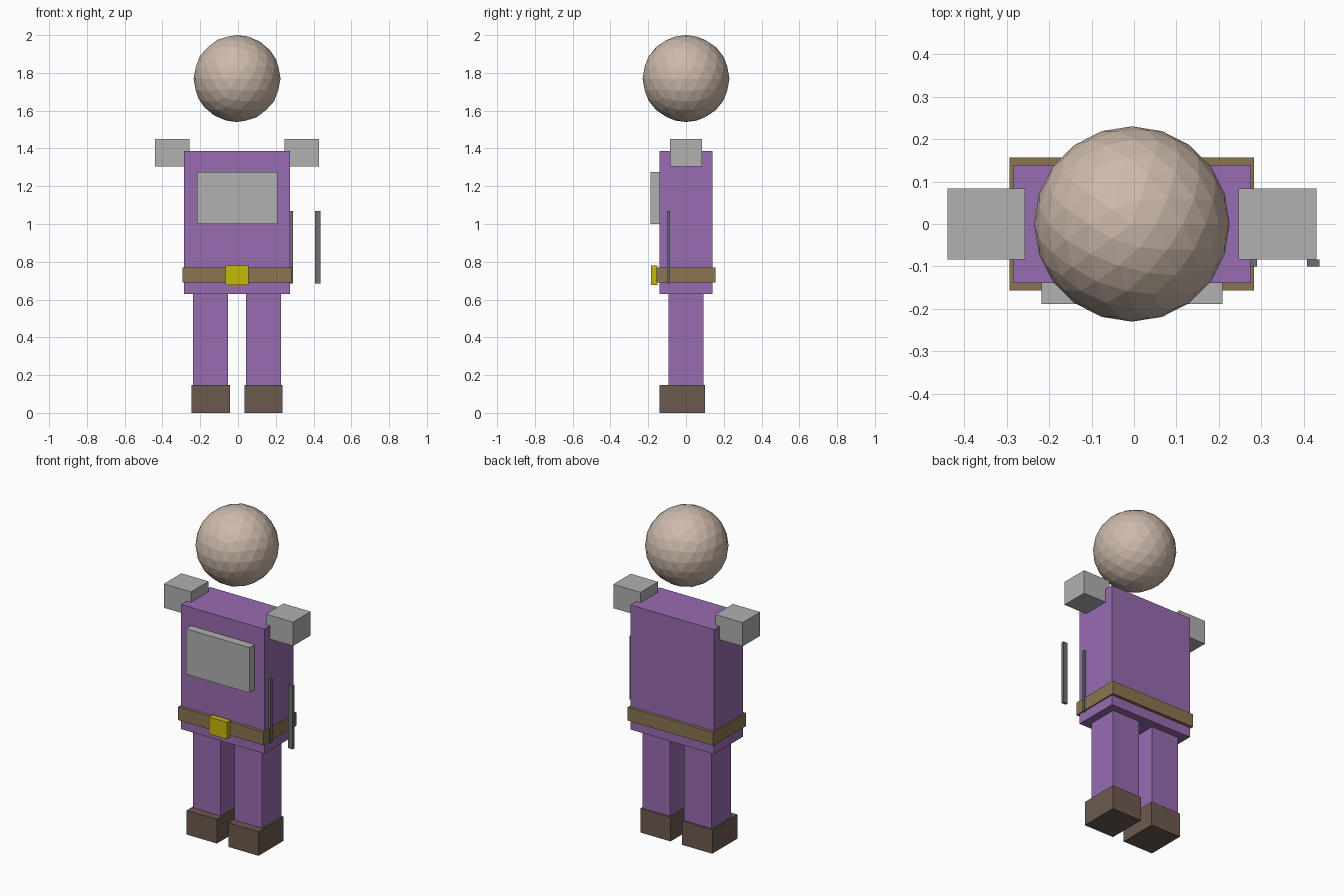
import bpy
import bmesh
from mathutils import Vector

cube = bpy.data.objects.get("Cube")
if cube:
    bpy.data.objects.remove(cube, do_unlink=True)

CX = -0.005  # body's middle line


def material(name, *srgb):
    linear = [((c / 255 + 0.055) / 1.055) ** 2.4 if c > 10 else c / 3294 for c in srgb]
    mat = bpy.data.materials.new(name)
    mat.use_nodes = True
    mat.diffuse_color = (*linear, 1)
    bsdf = next(n for n in mat.node_tree.nodes if n.type == 'BSDF_PRINCIPLED')
    bsdf.inputs["Base Color"].default_value = (*linear, 1)
    return mat


purple = material("purple cloth", 152, 108, 177)
grey = material("light grey plate", 177, 177, 178)
tan = material("tan leather", 138, 118, 80)
yellow = material("yellow buckle", 198, 183, 10)
brown = material("brown boot", 108, 90, 79)
steel = material("dark steel", 108, 111, 115)
skin = material("skin", 205, 186, 171)


def add_object(name, bm, mat):
    mesh = bpy.data.meshes.new(name)
    bm.to_mesh(mesh)
    bm.free()
    mesh.materials.append(mat)
    obj = bpy.data.objects.new(name, mesh)
    bpy.context.collection.objects.link(obj)
    return obj


def box(name, x, y, z, mat):
    """Box spanning the given (low, high) ranges."""
    low, high = Vector((x[0], y[0], z[0])), Vector((x[1], y[1], z[1]))
    bm = bmesh.new()
    bmesh.ops.create_cube(bm, size=1)
    bmesh.ops.scale(bm, vec=high - low, verts=bm.verts)
    obj = add_object(name, bm, mat)
    obj.location = (low + high) / 2
    return obj


def around(half, middle=CX):
    return middle - half, middle + half


# Head: faceted ball
bm = bmesh.new()
bmesh.ops.create_icosphere(bm, subdivisions=3, radius=0.23)
head = add_object("head", bm, skin)
head.location = (CX, 0, 1.77)

# Torso, chest plate, belt and buckle
box("torso", around(0.28), (-0.139, 0.139), (0.63, 1.387), purple)
box("chest_plate", around(0.213), (-0.188, -0.138), (1.0, 1.276), grey)
box("belt", around(0.288), (-0.157, 0.157), (0.69, 0.77), tan)
box("belt_buckle", around(0.06), (-0.185, -0.15), (0.677, 0.78), yellow)

# Shoulders, legs and boots on both sides
for side, sign in (("left", 1), ("right", -1)):
    box(side + "_shoulder", around(0.0915, CX + sign * 0.343), (-0.084, 0.084), (1.305, 1.45), grey)
    box(side + "_leg", around(0.0925, CX + sign * 0.14), (-0.093, 0.093), (0.14, 0.64), purple)
    box(side + "_boot", around(0.1015, CX + sign * 0.14), (-0.14, 0.1), (0, 0.147), brown)

# Two thin rods by the left hip
for name, x in (("inner_rod", 0.275), ("outer_rod", 0.422)):
    box(name, around(0.015, x), (-0.1, -0.084), (0.685, 1.07), steel)
